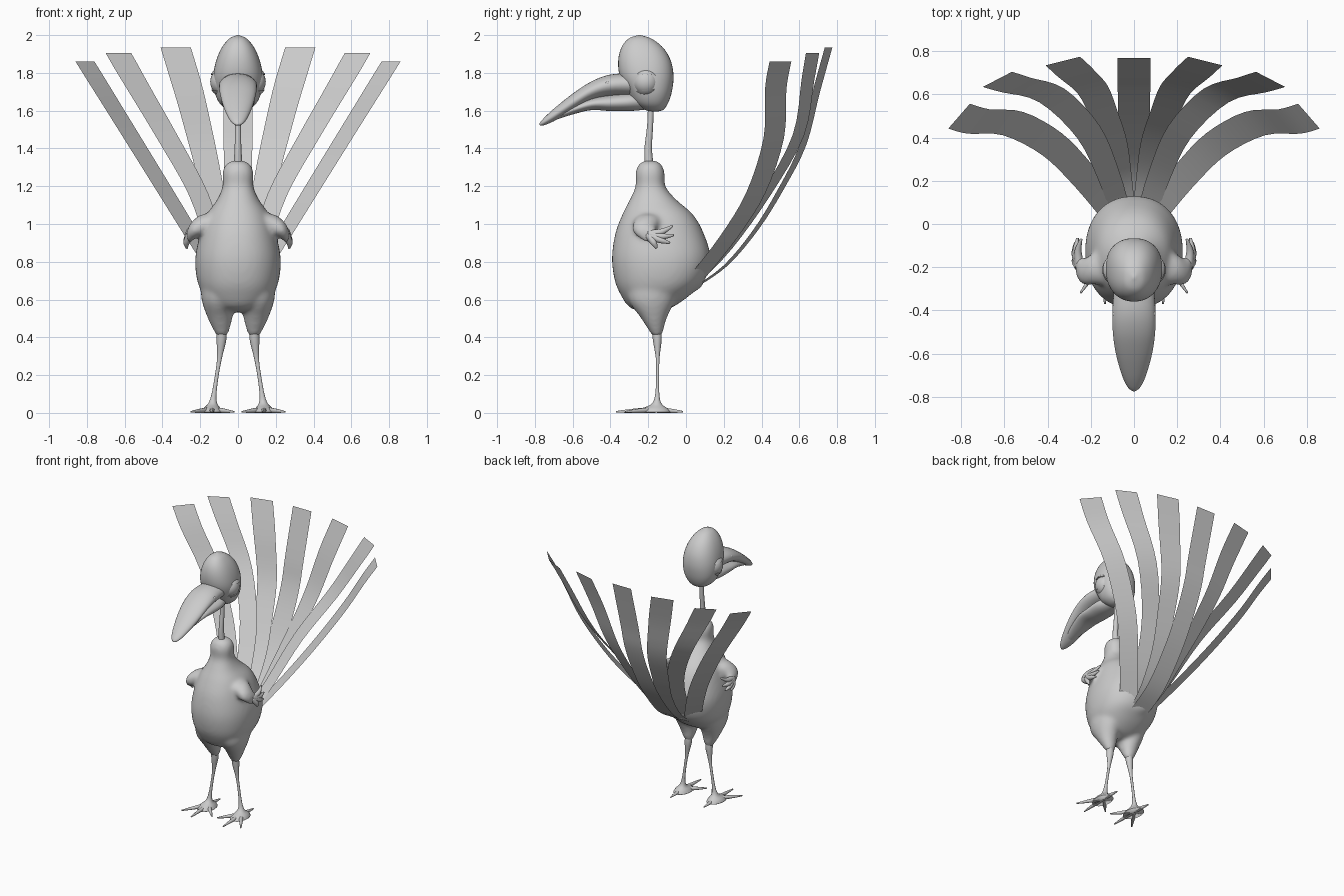
import bpy, bmesh, math
from mathutils import Vector

if "Cube" in bpy.data.objects:
    bpy.data.objects.remove(bpy.data.objects["Cube"], do_unlink=True)

GREY = (0.6, 0.6, 0.6, 1)
mat = bpy.data.materials.new("plain grey")
mat.use_nodes = True
mat.diffuse_color = GREY
mat.node_tree.nodes["Principled BSDF"].inputs["Base Color"].default_value = GREY

X, Y, Z = Vector((1, 0, 0)), Vector((0, 1, 0)), Vector((0, 0, 1))
SIDES = (("left", 1), ("right", -1))


def spline(rows, steps=5):
    """Smooth curve through rows of numbers."""
    rows = [Vector(r) for r in rows]
    p = [rows[0]] + rows + [rows[-1]]
    out = []
    for i in range(1, len(p) - 2):
        a, b, c, d = p[i - 1:i + 3]
        for k in range(steps):
            t = k / steps
            out.append(b + (c - a) * (t / 2) + (a * 2 - b * 5 + c * 4 - d) * (t * t / 2)
                       + (b * 3 - a - c * 3 + d) * (t ** 3 / 2))
    return out + [rows[-1]]


def finish(name, bm):
    bmesh.ops.recalc_face_normals(bm, faces=bm.faces)
    for f in bm.faces:
        f.smooth = True
    mesh = bpy.data.meshes.new(name)
    bm.to_mesh(mesh)
    bm.free()
    mesh.materials.append(mat)
    obj = bpy.data.objects.new(name, mesh)
    bpy.context.collection.objects.link(obj)
    return obj


def add_loft(bm, rows, u, v, n=24, side=1, power=1):
    """Oval sections; each row is x, y, z, radius along u, radius along v.
    A power below one makes the oval squarer."""
    rings = []
    for x, y, z, ru, rv in spline(rows):
        ring = []
        for i in range(n):
            c, s = math.cos(math.tau * i / n), math.sin(math.tau * i / n)
            c, s = math.copysign(abs(c) ** power, c), math.copysign(abs(s) ** power, s)
            p = Vector((x, y, z)) + u * (max(ru, .002) * c) + v * (max(rv, .002) * s)
            ring.append(bm.verts.new((p.x * side, p.y, p.z)))
        rings.append(ring)
    for r, s in zip(rings, rings[1:]):
        for i in range(n):
            bm.faces.new((r[i], r[(i + 1) % n], s[(i + 1) % n], s[i]))
    bm.faces.new(rings[0])
    bm.faces.new(rings[-1])


def add_digit(bm, start, mid, end, r, side):
    """Tapered toe or finger."""
    d = (Vector(end) - Vector(start)).normalized()
    u = d.cross(Z).normalized()
    rows = [(*start, r, r), (*mid, r * .7, r * .7), (*end, r * .25, r * .25)]
    add_loft(bm, rows, u, u.cross(d), 10, side)


# Body, thighs, tail stump and upper arms fused into one smooth skin
bm = bmesh.new()
trunk = [(1.335, -.19, .03, .03), (1.315, -.19, .065, .06), (1.27, -.19, .082, .077),
         (1.2, -.188, .082, .079), (1.13, -.175, .11, .122), (1.05, -.15, .165, .187),
         (.95, -.14, .2, .234), (.82, -.131, .226, .261), (.7, -.14, .216, .237),
         (.62, -.163, .18, .18), (.56, -.185, .12, .115), (.535, -.185, .04, .05)]
add_loft(bm, [(0, y, z, a, b) for z, y, a, b in trunk], X, Y, 48, 1, .9)
add_loft(bm, [(0, -.12, .7, .13, .1), (0, .03, .69, .1, .055), (0, .09, .7, .05, .025)], X, Z)
for _, s in SIDES:
    add_loft(bm, [(.1, -.16, .72, .1, .15), (.105, -.18, .6, .088, .125),
                  (.095, -.17, .5, .065, .068), (.086, -.155, .42, .035, .032),
                  (.086, -.155, .405, .02, .02)], X, Y, 24, s)
    add_loft(bm, [(.08, -.19, 1.01, .07, .1), (.17, -.205, 1.0, .057, .075),
                  (.225, -.22, .97, .043, .064), (.256, -.2, .935, .027, .055),
                  (.262, -.185, .9, .01, .02)], Vector((.6, 0, .8)), Y, 24, s)
body = finish("body", bm)
remesh = body.modifiers.new("fuse", "REMESH")
remesh.mode = "VOXEL"
remesh.voxel_size = .012
remesh.use_smooth_shade = True
relax = body.modifiers.new("relax", "SMOOTH")
relax.factor = .5
relax.iterations = 12

# Neck
bm = bmesh.new()
add_loft(bm, [(0, -.195, 1.3, .025, .025), (0, -.2, 1.4, .018, .02),
              (0, -.19, 1.52, .016, .016), (0, -.185, 1.64, .018, .016)], X, Y, 16)
finish("neck", bm)

# Head
bm = bmesh.new()
skull = [(1.595, -.165, .01, .01), (1.605, -.17, .055, .05), (1.64, -.185, .098, .09),
         (1.7, -.193, .124, .118), (1.78, -.208, .131, .142), (1.86, -.219, .117, .14),
         (1.93, -.231, .088, .113), (1.98, -.243, .048, .063), (2.0, -.247, .005, .005)]
add_loft(bm, [(0, y, z, a, b) for z, y, a, b in skull], X, Y, 40, 1, .88)
finish("head", bm)

# Beak halves
beak = {
    "upper_beak": [(-.27, 1.74, .09, .06), (-.4, 1.735, .1, .056), (-.5, 1.705, .098, .05),
                   (-.6, 1.645, .084, .045), (-.7, 1.577, .056, .033), (-.755, 1.54, .03, .018),
                   (-.775, 1.528, .005, .005)],
    "lower_beak": [(-.22, 1.65, .06, .045), (-.3, 1.645, .085, .047), (-.4, 1.64, .085, .042),
                   (-.5, 1.635, .08, .032), (-.6, 1.605, .06, .025), (-.68, 1.57, .035, .015),
                   (-.71, 1.555, .005, .005)]}
for name, rows in beak.items():
    bm = bmesh.new()
    add_loft(bm, [(0, y, z, a, b) for y, z, a, b in rows], X, Z, 28)
    finish(name, bm)


def ball(name, centre, size, keep=None):
    """Ellipsoid, optionally cut to the part beyond a plane (height, direction)."""
    bm = bmesh.new()
    bmesh.ops.create_uvsphere(bm, u_segments=28, v_segments=20, radius=1)
    if keep:
        height, direction = keep
        geom = bm.verts[:] + bm.edges[:] + bm.faces[:]
        cut = bmesh.ops.bisect_plane(bm, geom=geom, plane_co=Z * height,
                                     plane_no=direction, clear_inner=True)
        bmesh.ops.edgeloop_fill(bm, edges=[e for e in cut["geom_cut"]
                                           if isinstance(e, bmesh.types.BMEdge)])
    for v in bm.verts:
        v.co = Vector(centre) + Vector(a * b for a, b in zip(v.co, size))
    obj = finish(name, bm)
    bpy.ops.object.select_all(action="DESELECT")
    bpy.context.view_layer.objects.active = obj
    obj.select_set(True)
    bpy.ops.object.shade_smooth_by_angle(angle=math.radians(40))


for label, s in SIDES:
    # Eye, lids and nostril
    eye = (s * .083, -.213, 1.752)
    ball(label + "_eye", eye, (.064, .07, .07))
    ball(label + "_upper_lid", eye, (.071, .078, .078), (.5, Vector((0, .1, 1))))
    ball(label + "_lower_lid", eye, (.07, .076, .076), (-.55, Vector((0, .1, -1))))
    ball(label + "_nostril", (s * .091, -.415, 1.745), (.008, .012, .009))

    # Shin, spreading into the foot
    bm = bmesh.new()
    add_loft(bm, [(.086, -.155, .43, .026, .026), (.088, -.152, .38, .025, .023),
                  (.098, -.15, .29, .013, .01), (.112, -.15, .2, .01, .008),
                  (.127, -.152, .1, .013, .011), (.134, -.155, .05, .024, .026),
                  (.138, -.165, .022, .048, .07), (.138, -.17, .003, .06, .09)], X, Y, 18, s)
    finish(label + "_leg", bm)

    # Foot: three toes forward, one back
    bm = bmesh.new()
    for tip in ((.248, -.32), (.135, -.37), (.022, -.28), (.14, -.015)):
        mid = (.138 * .45 + tip[0] * .55, -.16 * .45 + tip[1] * .55, .011)
        add_digit(bm, (.138, -.16, .017), mid, (*tip, .006), .017, s)
    finish(label + "_foot", bm)

    # Hand: three fingers and a thumb
    bm = bmesh.new()
    for tip in ((.245, -.07, .99), (.262, -.065, .94), (.272, -.085, .9), (.272, -.155, .872)):
        mid = ((.258 + tip[0]) / 2 + .008, (-.185 + tip[1]) / 2, (.945 + tip[2]) / 2 - .008)
        add_digit(bm, (.25, -.2, .945), mid, tip, .024, s)
    finish(label + "_hand", bm)


def feather(name, path, across, root, side):
    """Thin ribbon along a centre path, narrowed to a fraction at the root."""
    bm = bmesh.new()
    half = Vector((*across, 0)) / 2
    points = spline(path, 4)
    rows = []
    for i, p in enumerate(points):
        w = half * min(1, root + (1 - root) * 1.15 * i / (len(points) - 1))
        rows.append([bm.verts.new(((p + w * k).x * side, (p + w * k).y, p.z)) for k in (-1, 1)])
    for a, b in zip(rows, rows[1:]):
        bm.faces.new((a[0], a[1], b[1], b[0]))
    finish(name, bm)


# Tail fan
feather("middle_tail_feather",
        [(0, .03, .65), (0, .23, .77), (0, .42, 1.0), (0, .55, 1.23), (0, .63, 1.42),
         (0, .675, 1.6), (0, .77, 1.945)], (.155, 0), .9, 1)
fan = {
    "inner": ([(.03, .04, .66), (.055, .21, .78), (.085, .37, .97), (.135, .5, 1.18),
               (.19, .62, 1.42), (.26, .69, 1.7), (.33, .755, 1.935)], (.16, -.04), .45),
    "mid": ([(.06, .05, .69), (.115, .22, .87), (.21, .425, 1.16), (.38, .595, 1.47),
             (.55, .645, 1.76), (.633, .67, 1.905)], (.135, -.07), .6),
    "outer": ([(.1, .06, .72), (.235, .225, .93), (.38, .37, 1.166), (.56, .465, 1.457),
               (.72, .475, 1.715), (.81, .5, 1.86)], (.1, -.115), .8)}
for part, (path, across, root) in fan.items():
    for label, s in SIDES:
        feather(f"{label}_{part}_tail_feather", path, across, root, s)
